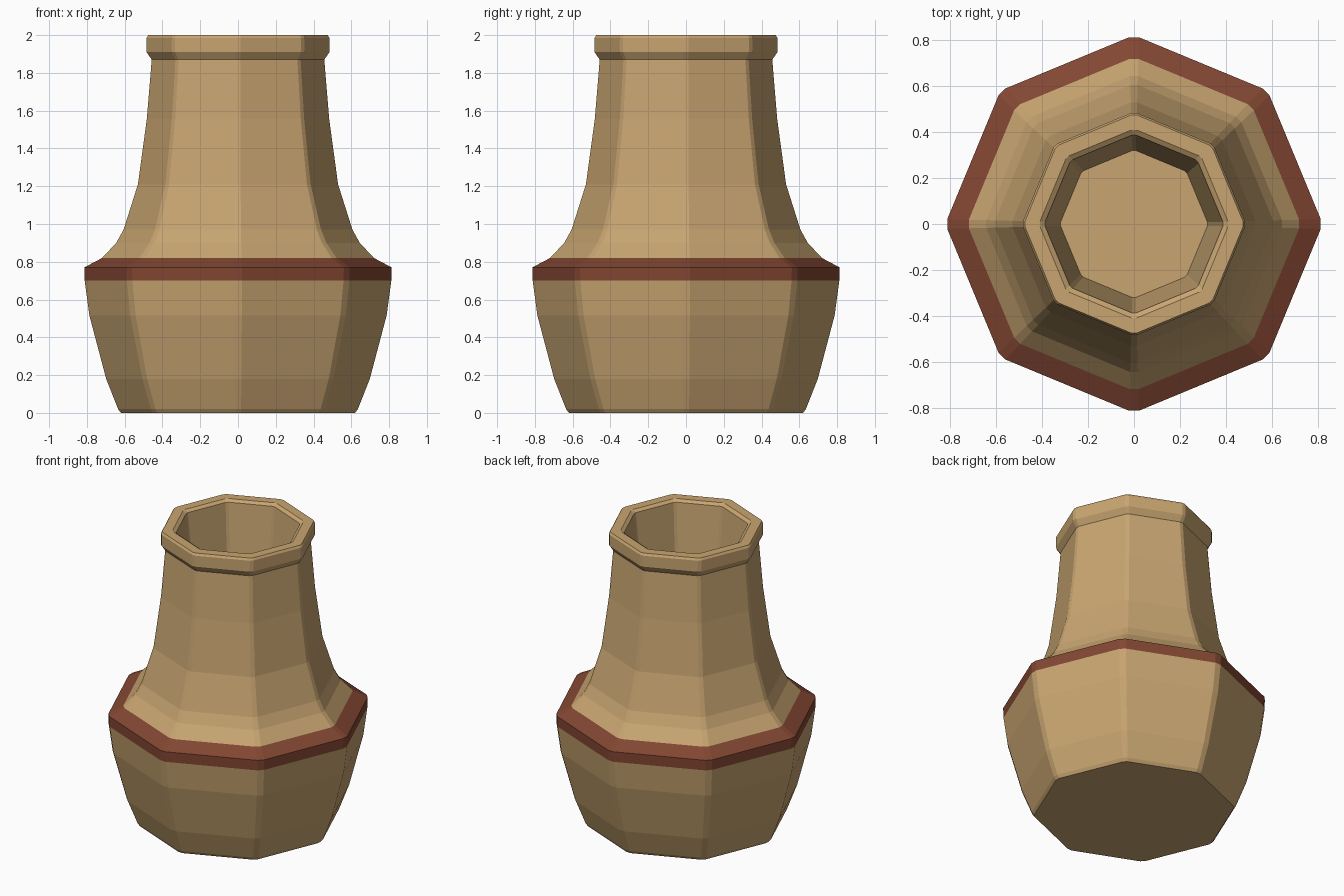
import bpy
import bmesh
import math

if "Cube" in bpy.data.objects:
    bpy.data.objects.remove(bpy.data.objects["Cube"])


def material(name, colour):
    m = bpy.data.materials.new(name)
    m.diffuse_color = (*colour, 1.0)
    m.use_nodes = True
    m.node_tree.nodes["Principled BSDF"].inputs["Base Color"].default_value = m.diffuse_color
    return m


clay = material("tan clay", (0.58, 0.376, 0.165))
brick = material("brick red", (0.225, 0.062, 0.032))

# (radius, height) profile: outer wall from the foot up, lip, inner wall down
PROFILE = [
    (0.62, 0.0), (0.635, 0.02), (0.698, 0.18), (0.787, 0.515),
    (0.812, 0.70), (0.814, 0.77), (0.72, 0.82), (0.645, 0.90),
    (0.606, 0.97), (0.53, 1.21), (0.483, 1.555), (0.457, 1.87),
    (0.484, 1.91), (0.484, 1.985), (0.475, 2.0), (0.41, 2.0),
    (0.387, 1.985), (0.32, 1.3),
]
SIDES = 8
CHAMFER = 0.026  # half angle of the narrow face on each corner

bm = bmesh.new()


def ring(radius, z):
    """Octagon with a corner on each axis and narrow chamfered corners."""
    verts = []
    for k in range(SIDES):
        for d in (-CHAMFER, CHAMFER):
            a = k * 2 * math.pi / SIDES + d
            verts.append(bm.verts.new((radius * math.cos(a), radius * math.sin(a), z)))
    return verts


# Walls of the vase
rings = [ring(r, z) for r, z in PROFILE]
for low, high in zip(rings, rings[1:]):
    for i in range(len(low)):
        j = (i + 1) % len(low)
        bm.faces.new((low[i], low[j], high[j], high[i]))

# Underside and inner floor
bm.faces.new(list(reversed(rings[0])))
bm.faces.new(rings[-1])

# Painted band around the shoulder
for f in bm.faces:
    if all(0.69 < v.co.z < 0.83 for v in f.verts):
        f.material_index = 1

bmesh.ops.recalc_face_normals(bm, faces=bm.faces[:])
mesh = bpy.data.meshes.new("vase")
bm.to_mesh(mesh)
bm.free()
mesh.materials.append(clay)
mesh.materials.append(brick)
vase = bpy.data.objects.new("vase", mesh)
bpy.context.collection.objects.link(vase)
